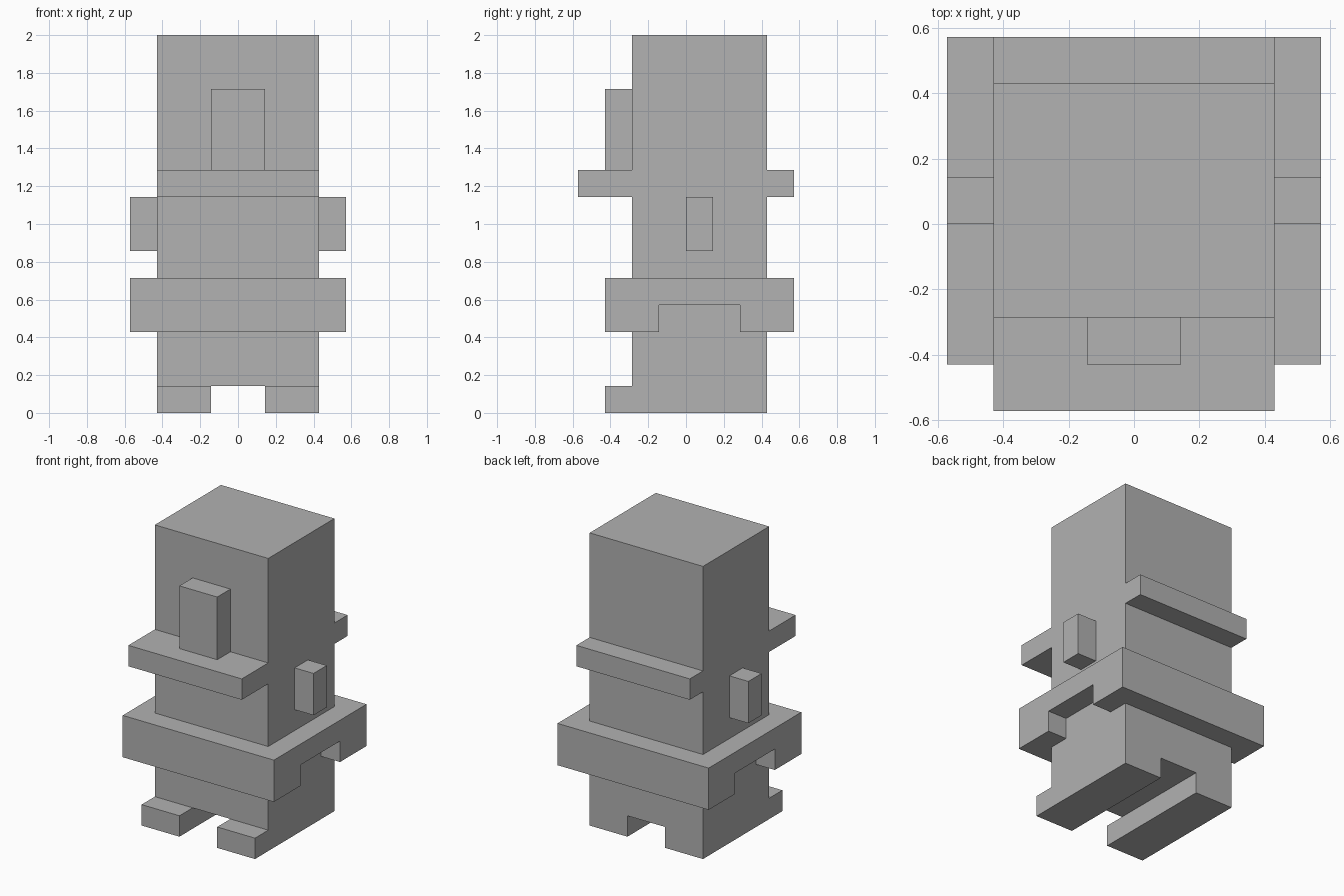
import bpy
import bmesh
from mathutils import Vector

U = 1 / 7  # one grid unit of the blocky design

default = bpy.data.objects.get("Cube")
if default:
    bpy.data.objects.remove(default, do_unlink=True)

grey = bpy.data.materials.new("plain grey")
grey.use_nodes = True
colour = (0.445, 0.445, 0.445, 1)
grey.diffuse_color = colour
grey.node_tree.nodes["Principled BSDF"].inputs["Base Color"].default_value = colour


def extrude(name, outline, axis, start, end):
    """Extrude an outline, in grid units, along the x or y axis."""
    bm = bmesh.new()
    if axis == "x":
        points = [(start, a, b) for a, b in outline]
        step = Vector((end - start, 0, 0))
    else:
        points = [(a, start, b) for a, b in outline]
        step = Vector((0, end - start, 0))
    face = bm.faces.new([bm.verts.new(Vector(p) * U) for p in points])
    result = bmesh.ops.extrude_face_region(bm, geom=[face], use_keep_orig=True)
    moved = [g for g in result["geom"] if isinstance(g, bmesh.types.BMVert)]
    bmesh.ops.translate(bm, verts=moved, vec=step * U)
    bmesh.ops.recalc_face_normals(bm, faces=bm.faces)
    mesh = bpy.data.meshes.new(name)
    bm.to_mesh(mesh)
    bm.free()
    mesh.materials.append(grey)
    obj = bpy.data.objects.new(name, mesh)
    bpy.context.collection.objects.link(obj)
    return obj


def box(name, x, y, z):
    """Box from (low, high) pairs in grid units."""
    outline = [(x[0], z[0]), (x[1], z[0]), (x[1], z[1]), (x[0], z[1])]
    return extrude(name, outline, "y", *y)


# Head, torso and legs in one block, with a gap between the legs
body = [(-3, 0), (-1, 0), (-1, 1), (1, 1), (1, 0), (3, 0), (3, 14), (-3, 14)]
extrude("body", body, "y", -2, 3)

# Wide belt with a notch under each side
belt = [(-3, 3), (-1, 3), (-1, 4), (2, 4), (2, 3), (4, 3), (4, 5), (-3, 5)]
extrude("belt", belt, "x", -4, 4)

# Nose and collar ledges
box("nose", (-1, 1), (-3, -2), (9, 12))
box("front_collar", (-3, 3), (-4, -2), (8, 9))
box("back_collar", (-3, 3), (3, 4), (8, 9))

# Paired arms and feet
for side, s in (("left", 1), ("right", -1)):
    box(side + "_arm", sorted((3 * s, 4 * s)), (0, 1), (6, 8))
    box(side + "_foot", sorted((s, 3 * s)), (-3, -2), (0, 1))
